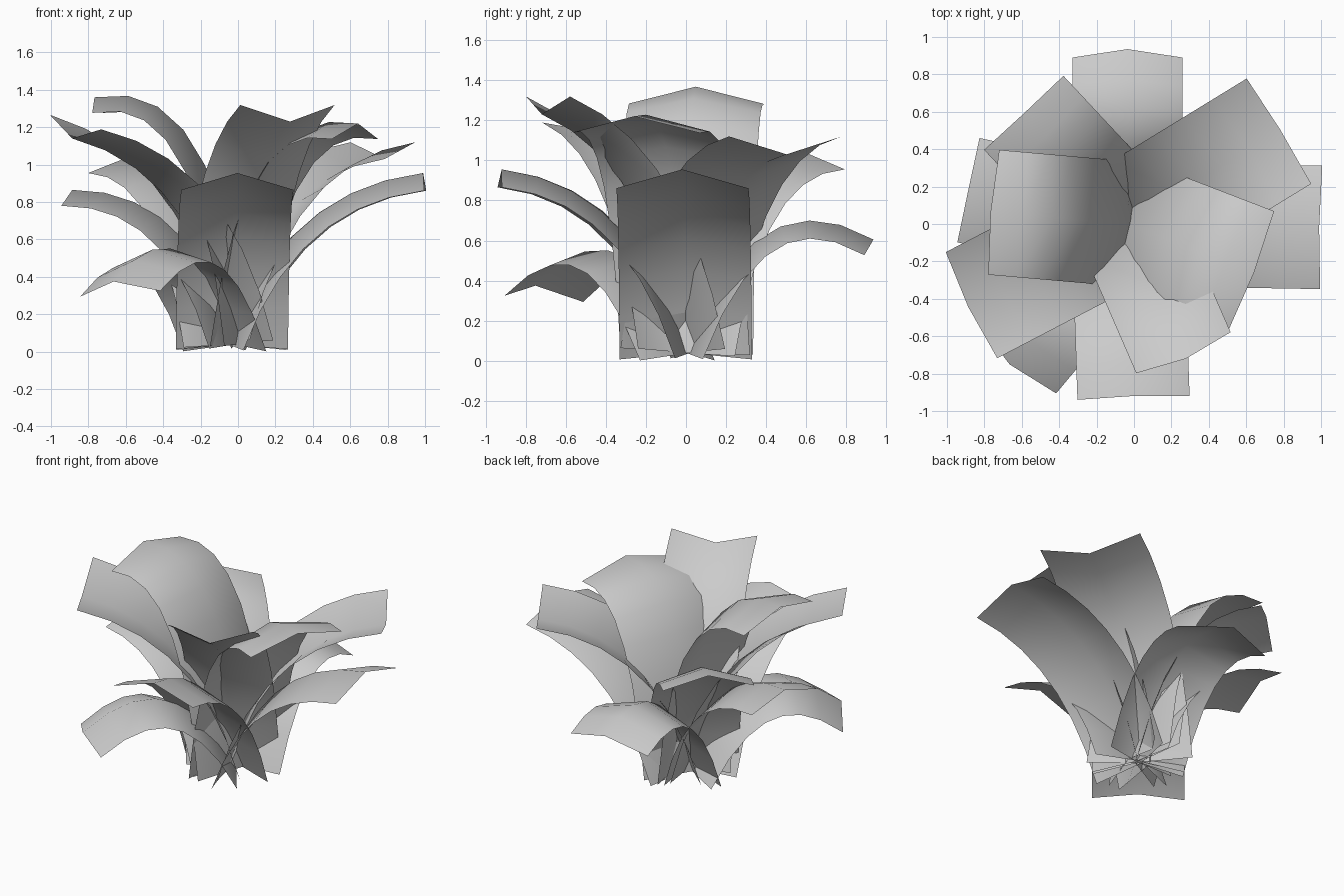
import bpy, bmesh, math
from mathutils import Vector

if "Cube" in bpy.data.objects:
    bpy.data.objects.remove(bpy.data.objects["Cube"])

STEPS = 7
ROOT = Vector((-0.035, 0, 0))     # common point all leaves grow from

def leaf(name, angle, half, ctrl, tip, fold, base_r=0.0, roll=0.0):
    """Arched strip: quadratic curve in (radius, height), folded along its midrib.
    fold > 0: midrib is a ridge; fold < 0: midrib is a valley; roll tilts the tip sideways."""
    a = math.radians(angle)
    out, side, up = Vector((math.cos(a), math.sin(a), 0)), Vector((-math.sin(a), math.cos(a), 0)), Vector((0, 0, 1))
    p0, p1, p2 = Vector((base_r, 0.04)), Vector(ctrl), Vector(tip)
    bm = bmesh.new()
    rows = []
    for i in range(STEPS + 1):
        t = i / STEPS
        p = p0 * (1 - t) ** 2 + p1 * (2 * t * (1 - t)) + p2 * t * t
        d = ((p1 - p0) * (1 - t) + (p2 - p1) * t).normalized()
        mid = ROOT + out * p.x + up * p.y
        normal = up * d.x - out * d.y
        arm = side * half + normal * roll * t
        rows.append([bm.verts.new(mid - arm - normal * fold),
                     bm.verts.new(mid),
                     bm.verts.new(mid + arm - normal * fold)])
    for r, s in zip(rows, rows[1:]):
        for k in range(2):
            bm.faces.new((r[k], s[k], s[k + 1], r[k + 1])).smooth = True
    me = bpy.data.meshes.new(name)
    bm.to_mesh(me)
    bm.free()
    ob = bpy.data.objects.new(name, me)
    bpy.context.collection.objects.link(ob)

# name, heading, half width, arch control point, tip, fold depth, base radius, roll
LEAVES = [
    # low drooping leaves
    ("low_leaf_back", 90, .295, (.34, .95), (.935, .605), .09),
    ("low_leaf_front_left", 230, .29, (.39, .86), (.98, .375), .085, -.02, .02),
    # middle ring
    ("mid_leaf_right", -1, .33, (.285, .87), (1.025, .955), .095, -.02),
    ("mid_leaf_front", 272, .30, (.25, .88), (.92, .955), .09, -.02),
    ("mid_leaf_left", 168, .285, (.22, .87), (.87, .865), .085, -.02),
    ("mid_leaf_back_left", 133, .29, (.18, 1.02), (.81, 1.04), .085, -.02),
    # upper leaves with a valley fold
    ("upper_leaf_left", 207.5, .315, (.22, .97), (.96, 1.14), -.09, 0, -.04),
    ("upper_leaf_back_right", 31.5, .33, (.25, .95), (.96, 1.03), -.09),
    ("upper_leaf_front", -66.5, .275, (.20, 1.0), (.785, 1.23), -.095),
    # topmost arched leaves
    ("top_leaf_right", -21, .345, (.11, 1.35), (.725, 1.22), .085, -.075),
    ("top_leaf_left", 175, .335, (.065, 1.5), (.735, 1.36), .085, -.075),
]
for spec in LEAVES:
    leaf(*spec)
